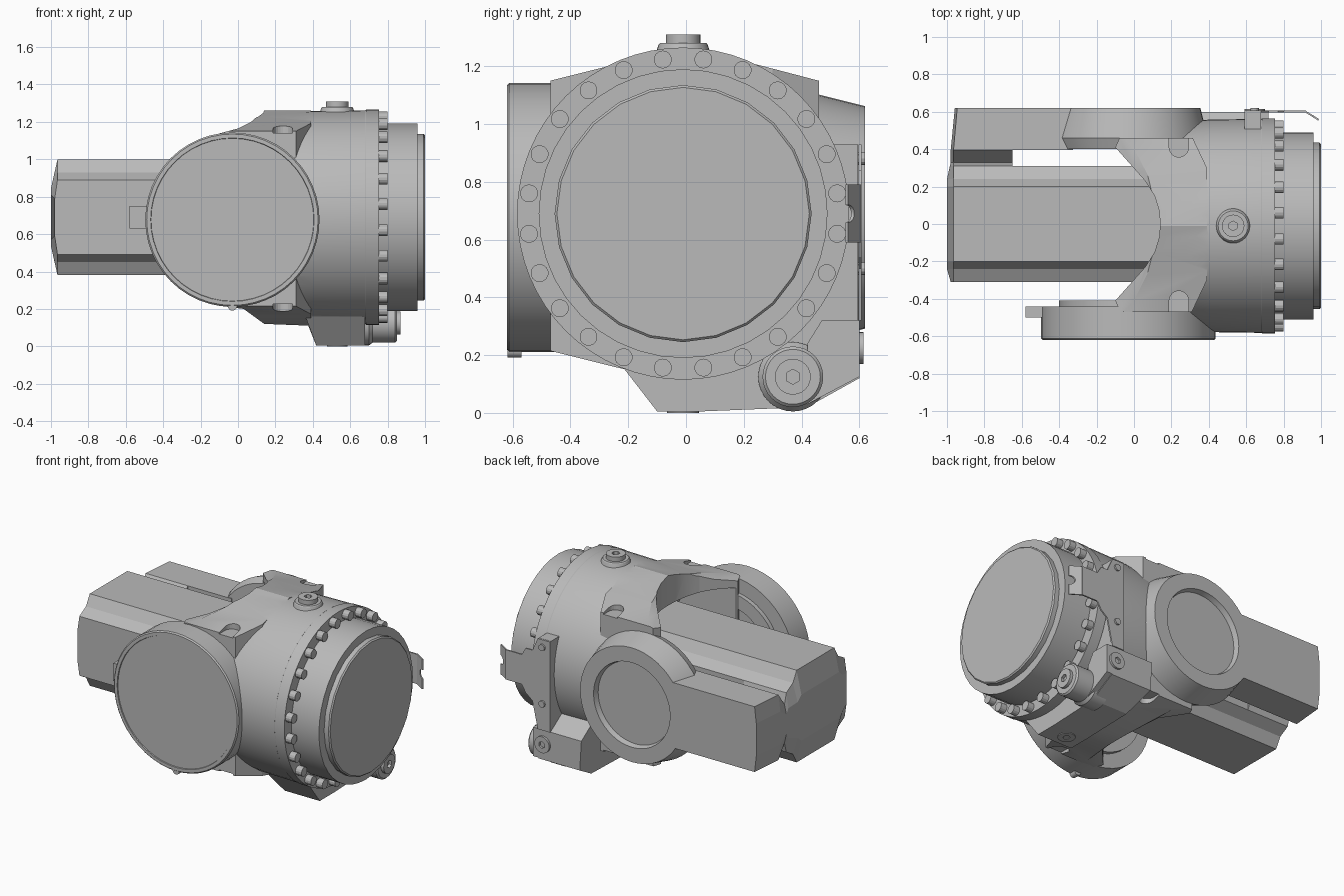
import bpy, bmesh, math

cube = bpy.data.objects.get("Cube")
if cube:
    bpy.data.objects.remove(cube, do_unlink=True)

grey = bpy.data.materials.new("plain grey")
grey.use_nodes = True
grey.diffuse_color = (0.49, 0.49, 0.49, 1)
grey.node_tree.nodes["Principled BSDF"].inputs["Base Color"].default_value = grey.diffuse_color


def place(axis, u, v, t):
    return {"x": (t, u, v), "y": (u, t, v), "z": (u, v, t)}[axis]


def finish(name, bm, smooth=True):
    bmesh.ops.recalc_face_normals(bm, faces=bm.faces)
    mesh = bpy.data.meshes.new(name)
    bm.to_mesh(mesh)
    bm.free()
    mesh.materials.append(grey)
    obj = bpy.data.objects.new(name, mesh)
    bpy.context.collection.objects.link(obj)
    if smooth:
        shade(obj)
    return obj


def select(obj):
    bpy.ops.object.select_all(action="DESELECT")
    obj.select_set(True)
    bpy.context.view_layer.objects.active = obj


def shade(obj):
    select(obj)
    bpy.ops.object.shade_smooth_by_angle(angle=math.radians(25))


def prism(name, axis, pts, a, b):
    """Extrude a closed outline along an axis."""
    bm = bmesh.new()
    lo = [bm.verts.new(place(axis, u, v, a)) for u, v in pts]
    hi = [bm.verts.new(place(axis, u, v, b)) for u, v in pts]
    bm.faces.new(lo)
    bm.faces.new(hi)
    for i in range(len(pts)):
        j = (i + 1) % len(pts)
        bm.faces.new((lo[i], lo[j], hi[j], hi[i]))
    return finish(name, bm, False)


def turned(name, axis, centre, profile, seg=48):
    """Revolve (radius, position) pairs about an axis and cap both ends."""
    bm = bmesh.new()
    rings = []
    for r, t in profile:
        angles = [2 * math.pi * i / seg for i in range(seg)]
        rings.append([bm.verts.new(place(axis, centre[0] + r * math.sin(a),
                                         centre[1] + r * math.cos(a), t)) for a in angles])
    bm.faces.new(rings[0])
    bm.faces.new(rings[-1])
    for p, q in zip(rings, rings[1:]):
        for i in range(seg):
            j = (i + 1) % seg
            bm.faces.new((p[i], p[j], q[j], q[i]))
    return finish(name, bm)


def combine(obj, other, operation):
    """Apply a boolean and discard the second object."""
    mod = obj.modifiers.new("cut", "BOOLEAN")
    mod.object, mod.operation, mod.solver = other, operation, "EXACT"
    select(obj)
    bpy.ops.object.modifier_apply(modifier=mod.name)
    bpy.data.objects.remove(other, do_unlink=True)


def box(name, x, y, z):
    return prism(name, "z", [(x[0], y[0]), (x[1], y[0]), (x[1], y[1]), (x[0], y[1])], *z)


MAIN = (-0.01, 0.69)     # main axis, along x
ELBOW = (-0.03, 0.677)   # elbow axis, along y

# Housing: shoulder with sloped top and bottom and cut-back corners, merged with the barrel
arc = [(ELBOW[0] + 0.465 * math.cos(math.radians(d)), ELBOW[1] + 0.465 * math.sin(math.radians(d)))
       for d in range(100, 261, 10)]
side = [(0.39, 1.27), (0.14, 1.262), (0.07, 1.2), (0, 1.165)] + arc + [(0.03, 0.2), (0.14, 0.12), (0.39, 0.11)]
housing = prism("housing", "y", side, -0.47, 0.46)
roof = [(-0.47, 1.15), (-0.25, 1.205), (-0.01, 1.262), (0.25, 1.205), (0.46, 1.15)]
floor = [(y, 1.365 - z) for y, z in reversed(roof)]
combine(housing, prism("limits", "x", roof + floor, -0.7, 0.7), "INTERSECT")
corners = [(-0.7, -0.5), (0.295, -0.5), (0.39, -0.3), (0.39, 0.3), (0.295, 0.5), (-0.7, 0.5)]
combine(housing, prism("corner_limits", "z", corners, -0.2, 1.6), "INTERSECT")
barrel = turned("barrel", "x", MAIN, [(0.545, 0.14), (0.568, 0.4), (0.572, 0.68)], 64)
combine(housing, barrel, "UNION")

# Fork opening, inner cavity and screw pockets
half = [(-0.06, 0.5), (-0.1, 0.41), (0.06, 0.23), (0.11, 0.15), (0.135, 0.07)]
fork = [(-0.7, 0.5)] + half + [(0.14, 0)] + [(x, -y) for x, y in reversed(half)] + [(-0.7, -0.5)]
combine(housing, prism("fork_gap", "z", fork, -0.2, 1.6), "DIFFERENCE")
combine(housing, turned("cavity", "y", ELBOW, [(0.42, -0.4), (0.42, 0.4)]), "DIFFERENCE")
for s in (-1, 1):
    bow = [math.radians(d) for d in range(0, 181, 15)]
    slot = [(0.24 + 0.052 * math.cos(a), s * (0.41 - 0.052 * math.sin(a))) for a in bow]
    slot += [(0.188, s * 0.5), (0.292, s * 0.5)]
    for z in ((1.14, 1.4), (0, 0.225)):
        combine(housing, prism("pocket", "z", slot, *z), "DIFFERENCE")
shade(housing)

# Output flange, hub and end cap
turned("flange", "x", MAIN, [(0.565, 0.67), (0.575, 0.685), (0.575, 0.755)], 64)
turned("output_hub", "x", MAIN, [(0.5, 0.7), (0.5, 0.96)], 40)
turned("end_cap", "x", MAIN, [(0.445, 0.95), (0.445, 0.992), (0.437, 1.0)], 24)
for i in range(24):
    a = math.radians(15 * i + 7.5)
    turned("flange_bolt", "x", (MAIN[0] + 0.538 * math.sin(a), MAIN[1] + 0.538 * math.cos(a)),
           [(0.031, 0.74), (0.031, 0.8)], 14)

# Front elbow cover with inner boss, side tab and drain pin
turned("front_elbow_cover", "y", ELBOW,
       [(0.435, -0.614), (0.437, -0.62), (0.458, -0.62), (0.466, -0.612), (0.466, -0.44)], 48)
turned("front_elbow_boss", "y", ELBOW, [(0.37, -0.45), (0.37, -0.41), (0.28, -0.41), (0.28, -0.435)])
turned("drain_pin", "y", (-0.03, 0.216), [(0.025, -0.618), (0.025, -0.57)], 16)
box("cover_tab", (-0.58, -0.45), (-0.5, -0.44), (0.63, 0.75))

# Rear elbow joint, a cone with a round recess
turned("rear_elbow_joint", "y", ELBOW,
       [(0.32, 0.4), (0.4, 0.4), (0.425, 0.46), (0.385, 0.62), (0.285, 0.62), (0.275, 0.585)])

# Arm: centre beam, rear side plate and the end that joins them
top = [(-0.31, 0.89), (-0.24, 0.93), (-0.2, 1.0), (0.2, 1.0), (0.24, 0.93), (0.31, 0.89)]


def mirrored(pts):
    return [(y, 1.38 - z) for y, z in reversed(pts)]


prism("arm_beam", "x", top + mirrored(top), -0.7, 0.3)
plate = [(0.395, 0.91), (0.62, 0.91)]
prism("arm_side_plate", "x", plate + mirrored(plate), -0.7, -0.325)
joined = top + [(0.33, 0.82)] + plate
arm_end = prism("arm_end", "x", joined + mirrored(joined), -0.965, -0.65)
bm = bmesh.new()
bm.from_mesh(arm_end.data)
for v in bm.verts:     # rear corner is set back a little
    if v.co.x < -0.9 and v.co.y > 0.5:
        v.co.x += 0.02
tip = min(bm.faces, key=lambda f: f.calc_center_median().x)
ring = bmesh.ops.extrude_face_region(bm, geom=[tip])["geom"]
bmesh.ops.delete(bm, geom=[tip], context="FACES_ONLY")
for v in [g for g in ring if isinstance(g, bmesh.types.BMVert)]:   # slightly bowed end face
    v.co.z = 0.69 + (v.co.z - 0.69) * 0.5
    v.co.x = -0.958 if v.co.y > 0.5 else -0.98 if abs(v.co.y) > 0.3 else -1.0
bm.to_mesh(arm_end.data)
bm.free()

# Foot under the barrel, with its inner end sloping outward toward the top
foot_outline = [(-0.32, 0.24), (-0.22, 0.16), (-0.1, 0.005), (0.05, 0.005), (0.42, 0.02), (0.6, 0.12),
                (0.6, 0.32), (0.45, 0.42)]
foot = prism("foot", "x", foot_outline, 0.42, 0.68)
for v in foot.data.vertices:
    if v.co.x < 0.5:
        v.co.x -= min(v.co.z, 0.15) * 0.4
prism("foot_rear_block", "x", [(0.42, 0.03), (0.6, 0.125), (0.6, 0.32), (0.47, 0.32), (0.42, 0.24)], 0.6, 0.72)
box("rear_upright", (0.59, 0.68), (0.4, 0.595), (0.28, 0.93))


def screw(name, axis, centre, base, tip, r):
    """Round screw head with a hexagonal socket."""
    head = turned(name, axis, centre, [(r, base), (r, tip)], 24)
    depth = tip + (base - tip) * 0.5
    beyond = tip + (tip - base)
    combine(head, turned("socket", axis, centre, [(r * 0.42, depth), (r * 0.42, beyond)], 6), "DIFFERENCE")
    shade(head)


# Foot screw in its round lug, and the foot's rear screw
turned("screw_lug", "x", (0.37, 0.125), [(0.12, 0.6), (0.12, 0.7), (0.105, 0.72), (0.105, 0.84), (0.095, 0.85)], 32)
screw("foot_screw", "x", (0.37, 0.125), 0.82, 0.87, 0.062)
screw("foot_rear_screw", "y", (0.645, 0.225), 0.585, 0.615, 0.055)

# Thin bracket with a notched tongue and bent lip
upper = [(0.59, 0.93), (0.68, 0.93), (0.72, 0.84), (0.77, 0.84), (0.8, 0.79), (0.92, 0.79)]
prism("bracket", "y", upper + [(0.92, 0.59), (0.8, 0.59), (0.77, 0.54), (0.72, 0.5), (0.68, 0.32), (0.59, 0.32)],
      0.597, 0.607)
lip = prism("bracket_lip", "z", [(0.915, 0.597), (0.915, 0.607), (0.99, 0.561), (0.985, 0.553)], 0.59, 0.79)
combine(lip, turned("notch", "y", (0.985, 0.69), [(0.03, 0.5), (0.03, 0.65)], 16), "DIFFERENCE")
for z in (0.88, 0.5):
    turned("bracket_screw", "y", (0.645, z), [(0.022, 0.59), (0.022, 0.619)], 12)

# Filler plugs on top and below
turned("top_plug_seat", "z", (0.53, -0.01), [(0.1, 1.23), (0.085, 1.275), (0.08, 1.28)], 32)
screw("top_plug", "z", (0.53, -0.01), 1.25, 1.31, 0.06)
screw("bottom_plug", "z", (0.53, -0.01), 0.03, 0.0, 0.055)
